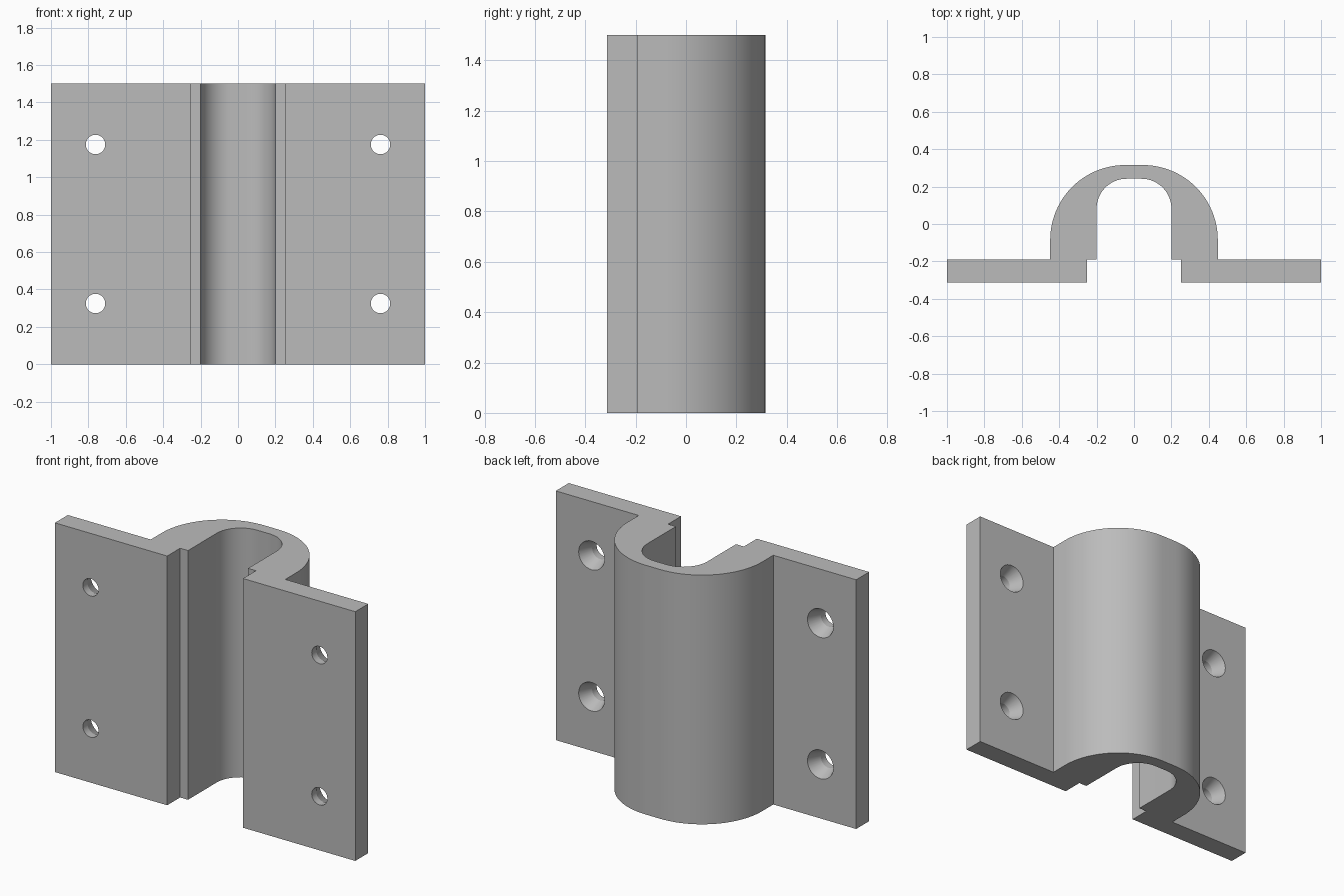
import bpy, bmesh
from math import sin, cos, pi, radians

cube = bpy.data.objects.get("Cube")
if cube:
    bpy.data.objects.remove(cube, do_unlink=True)

HEIGHT = 1.5
FRONT, BACK = -0.313, -0.19     # flange faces
HOLE_X, HOLE_Z = 0.762, (0.325, 1.175)

grey = bpy.data.materials.new("plain grey")
grey.use_nodes = True
grey.diffuse_color = (0.5, 0.5, 0.5, 1)
grey.node_tree.nodes["Principled BSDF"].inputs["Base Color"].default_value = (0.5, 0.5, 0.5, 1)


def quarter(cx, cy, r, steps):
    """Arc from the +x side round to the top."""
    return [(cx + r * cos(i / steps * pi / 2), cy + r * sin(i / steps * pi / 2))
            for i in range(steps + 1)]


def mirrored(half):
    """Left half profile continued with its mirror image."""
    return half + [(-x, y) for x, y in reversed(half)]


def finish(name, bm):
    bmesh.ops.recalc_face_normals(bm, faces=bm.faces)
    mesh = bpy.data.meshes.new(name)
    bm.to_mesh(mesh)
    bm.free()
    mesh.materials.append(grey)
    obj = bpy.data.objects.new(name, mesh)
    bpy.context.collection.objects.link(obj)
    return obj


# Clamp body: arched channel with two flanges, extruded upwards
outer = mirrored([(1, FRONT), (1, BACK), (0.448, BACK)] + quarter(0.048, -0.085, 0.4, 24))
inner = mirrored([(0.2525, FRONT), (0.2525, BACK), (0.2, BACK)] + quarter(0.04, 0.082, 0.16, 16))
bm = bmesh.new()
base = bm.faces.new([bm.verts.new((x, y, 0)) for x, y in outer + inner[::-1]])
top = bmesh.ops.extrude_face_region(bm, geom=[base], use_keep_orig=True)["geom"]
bmesh.ops.translate(bm, vec=(0, 0, HEIGHT),
                    verts=[g for g in top if isinstance(g, bmesh.types.BMVert)])
body = finish("clamp_body", bm)

# Countersunk screw holes: a revolved cutter for each corner
SIDES = 32
rings = [(FRONT - 0.05, 0.052), (BACK - 0.08, 0.052), (BACK, 0.086), (BACK + 0.05, 0.086)]
bm = bmesh.new()
for x in (-HOLE_X, HOLE_X):
    for z in HOLE_Z:
        loops = [[bm.verts.new((x + r * cos(2 * pi * i / SIDES), y, z + r * sin(2 * pi * i / SIDES)))
                  for i in range(SIDES)] for y, r in rings]
        for a, b in zip(loops, loops[1:]):
            for i in range(SIDES):
                j = (i + 1) % SIDES
                bm.faces.new((a[i], a[j], b[j], b[i]))
        bm.faces.new(loops[0])
        bm.faces.new(loops[-1])
cutter = finish("screw_hole_cutter", bm)
cutter.hide_render = True

cut = body.modifiers.new("screw holes", 'BOOLEAN')
cut.operation = 'DIFFERENCE'
cut.solver = 'EXACT'
cut.object = cutter

bpy.ops.object.select_all(action='DESELECT')
body.select_set(True)
bpy.context.view_layer.objects.active = body
bpy.ops.object.modifier_apply(modifier=cut.name)
bpy.data.objects.remove(cutter, do_unlink=True)
bpy.ops.object.shade_smooth_by_angle(angle=radians(20))
